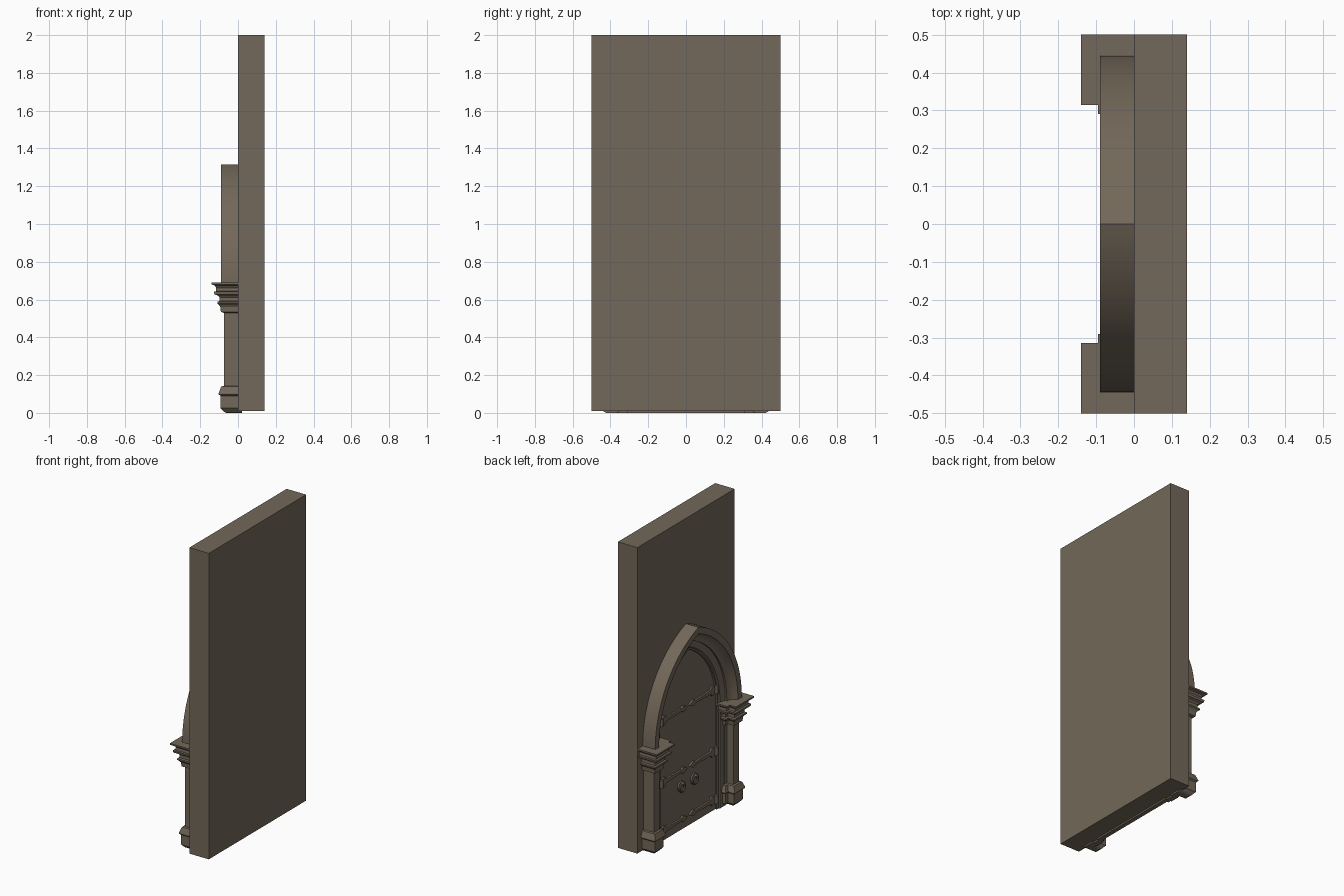
import bpy, bmesh, math

if "Cube" in bpy.data.objects:
    bpy.data.objects.remove(bpy.data.objects["Cube"])

stone = bpy.data.materials.new("brown_stone")
stone.diffuse_color = (0.171, 0.138, 0.10, 1)
stone.use_nodes = True
stone.node_tree.nodes["Principled BSDF"].inputs["Base Color"].default_value = stone.diffuse_color

SPRING, C = 0.69, 0.216      # arch spring height, arc centre offset
STEPS = 24


def finish(name, bm, smooth=False):
    bmesh.ops.recalc_face_normals(bm, faces=bm.faces)
    me = bpy.data.meshes.new(name)
    bm.to_mesh(me)
    bm.free()
    ob = bpy.data.objects.new(name, me)
    bpy.context.collection.objects.link(ob)
    me.materials.append(stone)
    if smooth:
        bpy.ops.object.select_all(action='DESELECT')
        ob.select_set(True)
        bpy.context.view_layer.objects.active = ob
        bpy.ops.object.shade_smooth_by_angle(angle=math.radians(30))
    return ob


def loft(name, rings, caps=True, closed=True, smooth=False):
    """Skin a list of equal-length point rings."""
    bm = bmesh.new()
    vs = [[bm.verts.new(p) for p in r] for r in rings]
    n = len(vs[0])
    for a, b in zip(vs, vs[1:]):
        for i in range(n if closed else n - 1):
            j = (i + 1) % n
            bm.faces.new((a[i], a[j], b[j], b[i]))
    if caps:
        bm.faces.new(vs[0])
        bm.faces.new(vs[-1])
    return finish(name, bm, smooth)


def prism(name, pts, x0, x1):
    """Extrude a (y, z) outline along x."""
    return loft(name, [[(x, y, z) for y, z in pts] for x in (x0, x1)])


def arc(w):
    """Pointed arch of half width w, from +y spring over the apex to -y spring."""
    r = w + C
    end = math.acos(C / r)
    half = [(-C + r * math.cos(end * i / STEPS), SPRING + r * math.sin(end * i / STEPS))
            for i in range(STEPS + 1)]
    return half + [(-y, z) for y, z in reversed(half[:-1])]


# Wall slab
prism("wall", [(-.5, .01), (.5, .01), (.5, 2), (-.5, 2)], 0, .14)

# Door leaf with a raised rim
prism("door_leaf", [(.31, 0)] + arc(.31) + [(-.31, 0)], -.008, .02)

# Arch moulding: (half width, x) section swept along the concentric arcs
section = [(.445, .01), (.445, -.09), (.405, -.09), (.398, -.078), (.385, -.062),
           (.37, -.052), (.352, -.047), (.352, -.036), (.335, -.032), (.322, -.026),
           (.312, -.026), (.305, -.018), (.295, -.018), (.29, .01)]
paths = [arc(w) for w, x in section]
loft("arch_moulding",
     [[(section[k][1], *paths[k][i]) for k in range(len(section))]
      for i in range(len(paths[0]))], smooth=True)

# Stacked pier parts: (z, projection) profiles around a stepped plan
base = [(0, -.012), (.006, 0), (.025, .017), (.09, .017), (.098, .027), (.105, .027),
        (.14, .014), (.142, 0)]
shaft = [(.14, 0), (.54, 0)]
capital = [(.53, .0), (.535, .016), (.56, .018), (.572, .026), (.578, .034), (.588, .034),
           (.592, .024), (.612, .024), (.62, .03), (.628, .05), (.642, .053),
           (.644, .042), (.662, .04), (.674, .048), (.68, .065), (.69, .065)]


def plan(z, p, s):
    xf, xj = -(.075 + p), -(.03 + p)
    yo, ys, yj = .435 + p, .38 - p, .355 - p
    return [(x, s * y, z) for x, y in ((.02, yo), (xf, yo), (xf, ys), (xj, ys), (xj, yj), (.02, yj))]


for s, side in ((1, "left"), (-1, "right")):
    for part, prof in (("base", base), ("shaft", shaft), ("capital", capital)):
        loft(f"{side}_pier_{part}", [plan(z, p, s) for z, p in prof])
    # Door frame strips beside the leaf
    prism(f"{side}_frame", [(s * .31, 0), (s * .37, 0), (s * .37, .69), (s * .31, .69)], -.026, .01)
    prism(f"{side}_inner_frame", [(s * .29, 0), (s * .32, 0), (s * .32, .69), (s * .29, .69)], -.018, .01)

    # Hinge straps with flared ends
    upper = [(.295, .012), (.27, .012), (.255, .03), (.24, .028), (.23, .013),
             (.07, .008), (.055, .02), (.04, .016), (.01, 0)]
    for n, z0 in enumerate((.07, .385, .785)):
        pts = upper + [(y, -z) for y, z in reversed(upper[:-1])]
        prism(f"{side}_hinge_strap_{n}", [(s * y, z0 + z) for y, z in pts], -.02, 0)
        bpy.ops.mesh.primitive_cylinder_add(vertices=12, radius=.012, depth=.05,
                                            location=(-.02, s * .283, z0))
        knuckle = bpy.context.object
        knuckle.name = f"{side}_hinge_knuckle_{n}"
        knuckle.data.materials.append(stone)

    # Pull ring, its back plate and its boss
    bpy.ops.mesh.primitive_torus_add(major_radius=.026, minor_radius=.006, major_segments=24,
                                     minor_segments=8, location=(-.022, s * .067, .28),
                                     rotation=(0, math.pi / 2, 0))
    ring = bpy.context.object
    ring.name = f"{side}_pull_ring"
    ring.data.materials.append(stone)
    bpy.ops.object.shade_smooth_by_angle()
    for nm, r, d, z in (("ring_plate", .034, .012, .285), ("ring_boss", .01, .03, .306)):
        bpy.ops.mesh.primitive_cylinder_add(vertices=20, radius=r, depth=d,
                                            location=(-.008 - d / 2 + .002, s * .067, z),
                                            rotation=(0, math.pi / 2, 0))
        ob = bpy.context.object
        ob.name = f"{side}_{nm}"
        ob.data.materials.append(stone)
        bpy.ops.object.shade_smooth_by_angle()
